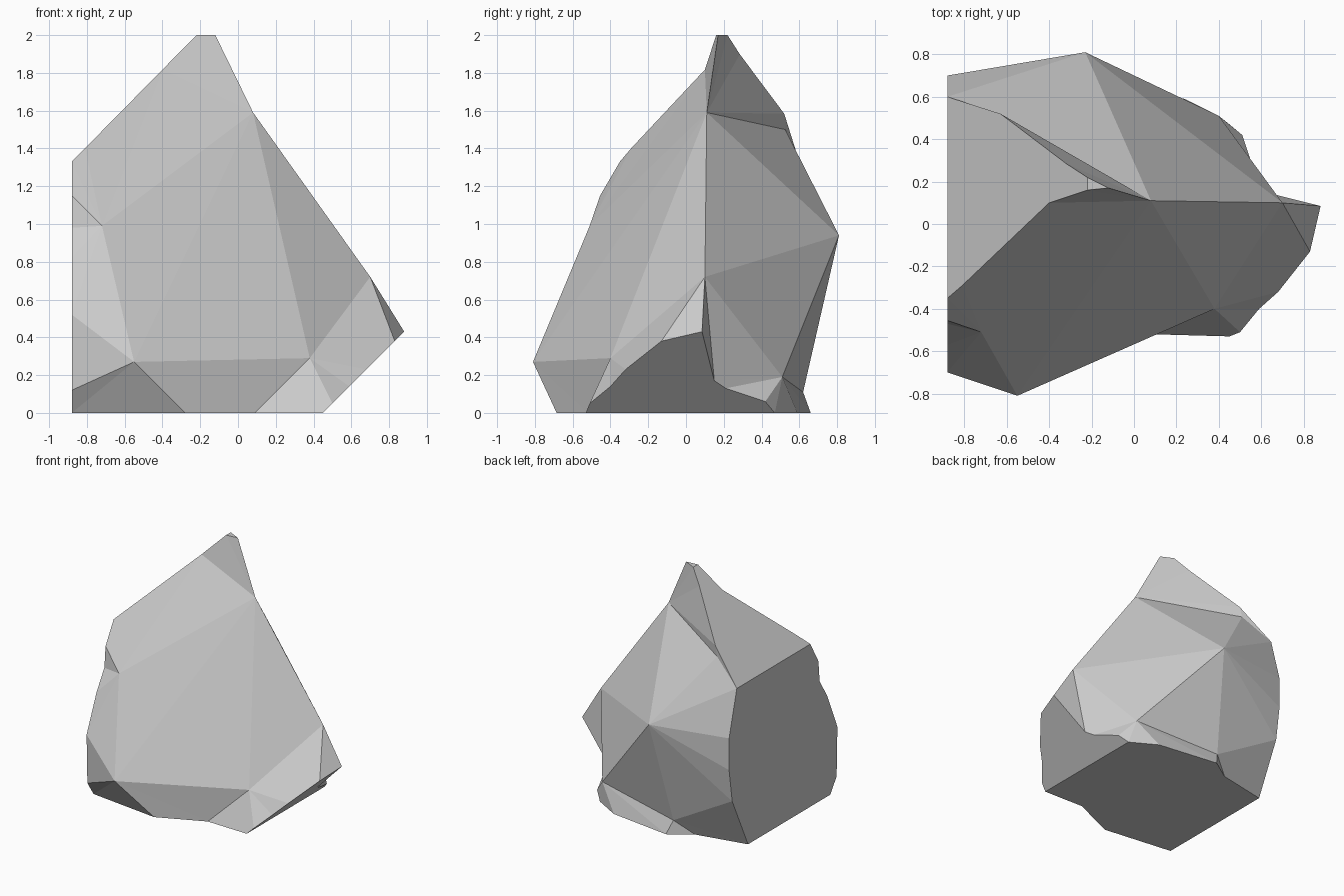
import bpy, bmesh

if "Cube" in bpy.data.objects:
    bpy.data.objects.remove(bpy.data.objects["Cube"])

bm = bmesh.new()
pts = {}


def add(names, coords):
    for name, co in zip(names.split(), coords):
        pts[name] = bm.verts.new(co)


def face(names):
    vs = [pts[n] for n in names]
    if not bm.faces.get(vs):
        bm.faces.new(vs)


def cap(names):
    """Flat sawn face through the named outline."""
    face(names.split())


def fan(peak, ring):
    """Triangles from a peak of the rock to the closed ring round it."""
    ring = ring.split()
    for a, b in zip(ring, ring[1:] + ring[:1]):
        face((peak, a, b))


# outline of the flat left side (y, z)
left = [(-.35, 1.33), (-.455, 1.15), (-.47, .98), (-.57, .82), (-.70, .52), (-.69, .12),
        (-.61, 0), (.455, 0), (.66, .43), (.70, .70), (.70, .96), (.60, 1.33)]
add("l0 l1 l2 l3 l4 l5 l6 l7 l8 l9 l10 l11", [(-.88, y, z) for y, z in left])

# outline of the sloping upper left cut (x, y)
roof = [(-.63, .52), (-.32, .285), (-.22, .22), (-.22, .16), (-.40, .10), (-.81, -.29)]
add("r1 r2 t0 t1 r3 r4", [(x, y, 1.33 + 1.015 * (x + .88)) for x, y in roof])
add("t2", [(-.12, .17, 2)])

# outline of the undercut at lower right (y, z)
under = [(.085, .43), (-.13, .38), (-.32, .23), (-.40, .14), (-.51, .05),
         (-.53, 0), (.47, 0), (.42, .06), (.21, .13), (.15, .17)]
add("d0 d1 d2 d3 d4 d5 d6 d7 d8 d9", [(.45 + z, y, z) for y, z in under])

# remaining corners of the base (x, y)
base = [(-.28, -.685), (.09, -.52), (.24, .59), (-.28, .66), (-.46, .54)]
add("k i p s1 s2", [(x, y, 0) for x, y in base])

# peaks between the cuts
add("B C F J L M N O R", [
    (.08, .11, 1.59), (.70, .10, .72), (.38, -.40, .29), (-.55, -.81, .27),
    (-.72, -.51, .99), (-.23, .81, .94), (.40, .51, .19), (-.32, .62, .11), (-.65, .525, 1.50)])

# chipped front facets
fan("J", "L l4 l5 l6 k i F B")
fan("L", "r3 r4 l0 l1 l2 l3 l4 J B")
fan("F", "J B C d1 d2 d3 d4 d5 i")
# crest and right side facets
fan("B", "L J F C M R r1 r2 t0 t2 t1 r3")
fan("C", "B F d1 d0 d9 N M")
# back facets
fan("M", "B C N O l8 l9 l10 l11 R")
fan("N", "C M O s1 p d6 d7 d8 d9")
fan("O", "M N s1 s2 l7 l8")
fan("R", "l11 r1 B M")

# flat cuts
cap("l0 l1 l2 l3 l4 l5 l6 l7 l8 l9 l10 l11")
cap("l11 r1 r2 t0 t1 r3 r4 l0")
cap("t0 t1 t2")
cap("d0 d1 d2 d3 d4 d5 d6 d7 d8 d9")
cap("l6 k i d5 d6 p s1 s2 l7")

bmesh.ops.recalc_face_normals(bm, faces=bm.faces)
mesh = bpy.data.meshes.new("rock")
bm.to_mesh(mesh)
bm.free()
rock = bpy.data.objects.new("rock", mesh)
bpy.context.collection.objects.link(rock)
